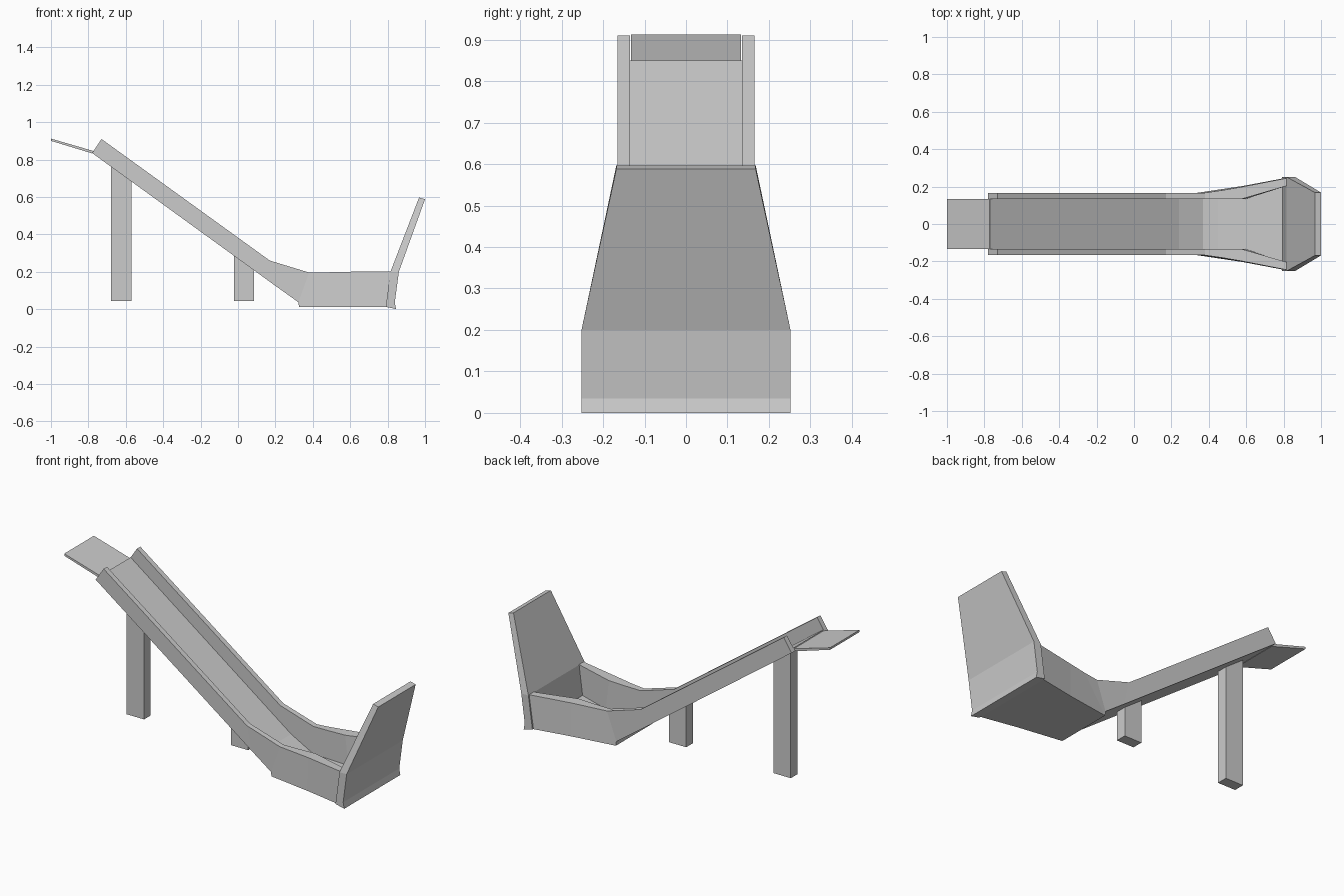
import bpy, bmesh

if "Cube" in bpy.data.objects:
    bpy.data.objects.remove(bpy.data.objects["Cube"])


def make(name, verts, faces):
    mesh = bpy.data.meshes.new(name)
    bm = bmesh.new()
    vs = [bm.verts.new(v) for v in verts]
    for f in faces:
        bm.faces.new([vs[i] for i in f])
    bmesh.ops.recalc_face_normals(bm, faces=bm.faces)
    bm.to_mesh(mesh)
    bm.free()
    ob = bpy.data.objects.new(name, mesh)
    bpy.context.collection.objects.link(ob)
    return ob


def symmetric_prism(name, profile):
    """Side profile of (x, z, half width), spanned across y."""
    n = len(profile)
    verts = [(x, s * w, z) for s in (-1, 1) for x, z, w in profile]
    faces = [tuple(range(n)), tuple(range(n, 2 * n))]
    faces += [(i, (i + 1) % n, n + (i + 1) % n, n + i) for i in range(n)]
    return make(name, verts, faces)


# Trough: U-shaped sections lofted down the ramp and into the flared basin
# each row: outer bottom (x, z, w), rim (x, z, outer w, inner w), floor (x, z)
stations = [
    ((-.78, .835, .165), (-.73, .91, .165, .135), (-.77, .85)),
    ((.20, .125, .165), (.17, .26, .165, .135), (.24, .115)),
    ((.323, .037, .165), (.38, .196, .167, .135), (.37, .045)),
    ((.326, .012, .165), (.47, .197, .180, .135), (.45, .037)),
    ((.58, .012, .203), (.58, .20, .199, .135), (.60, .033)),
    ((.83, .012, .25), (.82, .202, .246, .205), (.80, .033)),
]
verts, faces = [], []
for (bx, bz, bw), (tx, tz, tw, ti), (fx, fz) in stations:
    half = [(bx, bw, bz), (tx, tw, tz), (tx, ti, tz), (fx, ti, fz)]
    verts += [(x, -y, z) for x, y, z in half]
    verts += half[::-1]
for s in range(len(stations) - 1):
    a, b = s * 8, s * 8 + 8
    faces += [(a + i, a + (i + 1) % 8, b + (i + 1) % 8, b + i) for i in range(8)]
for o in (0, 8 * (len(stations) - 1)):
    faces += [(o, o + 1, o + 2, o + 3), (o, o + 3, o + 4, o + 7),
              (o + 4, o + 5, o + 6, o + 7)]
make("trough", verts, faces)

# Thin entry plate at the top of the ramp
symmetric_prism("entry_plate", [
    (-1, .912, .133), (-.77, .845, .133), (-.78, .833, .133), (-1, .90, .133)])

# Leaning end board, tapered above the rim
symmetric_prism("end_board_lower", [
    (.79, .012, .252), (.815, .2, .252), (.86, .2, .252),
    (.838, .035, .252), (.845, 0, .252), (.825, .005, .252)])
symmetric_prism("end_board_upper", [
    (.815, .2, .252), (.968, .597, .168), (1, .588, .168), (.86, .2, .252)])

# Support posts, cut to the slope of the ramp
for name, x0, x1 in (("rear_post", -.68, -.57), ("middle_post", -.022, .085)):
    under = [.838 - .728 * (x + .78) for x in (x0, x1)]
    symmetric_prism(name, [
        (x0, .045, .03), (x1, .045, .03),
        (x1, under[1], .03), (x0, under[0], .03)])
